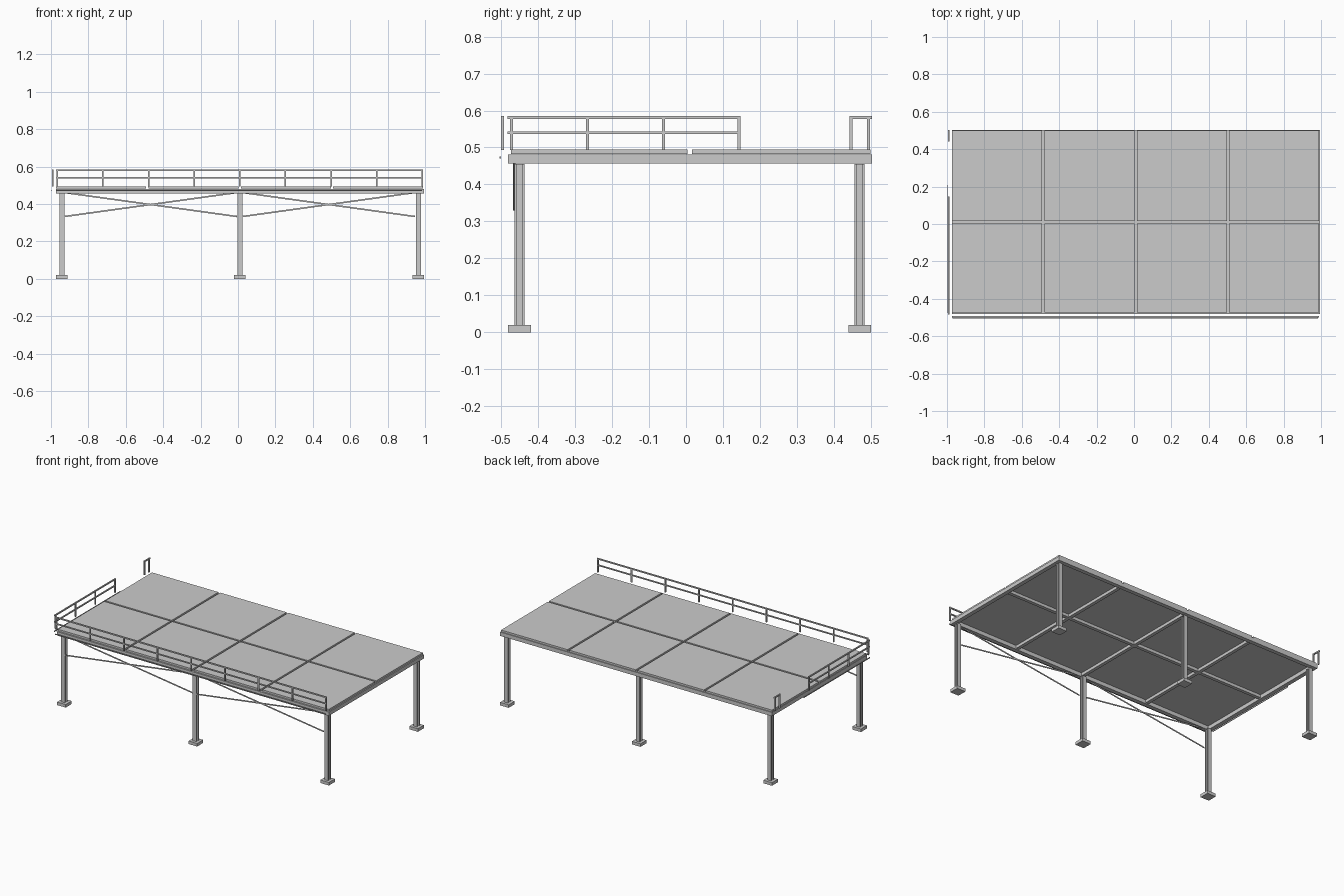
import bpy, bmesh, math
from mathutils import Vector

if "Cube" in bpy.data.objects:
    bpy.data.objects.remove(bpy.data.objects["Cube"])


def mesh_object(name, boxes):
    """One object from a list of (min corner, max corner) boxes."""
    bm = bmesh.new()
    for lo, hi in boxes:
        lo, hi = Vector(lo), Vector(hi)
        verts = bmesh.ops.create_cube(bm, size=1)["verts"]
        for v in verts:
            v.co = (lo + hi) / 2 + v.co * (hi - lo)
    me = bpy.data.meshes.new(name)
    bm.to_mesh(me)
    bm.free()
    ob = bpy.data.objects.new(name, me)
    bpy.context.collection.objects.link(ob)
    return ob


def h_column(name, x, y, z0, z1, w=0.027, t=0.006):
    """Extruded H profile, flanges facing front and back."""
    h, s = w / 2, t / 2
    f = h - t
    half = [(-h, -h), (h, -h), (h, -f), (s, -f), (s, f), (h, f)]
    profile = half + [(-a, -b) for a, b in half]
    bm = bmesh.new()
    face = bm.faces.new([bm.verts.new((x + a, y + b, z0)) for a, b in profile])
    ext = bmesh.ops.extrude_face_region(bm, geom=[face])["geom"]
    for v in ext:
        if isinstance(v, bmesh.types.BMVert):
            v.co.z = z1
    bmesh.ops.recalc_face_normals(bm, faces=bm.faces)
    me = bpy.data.meshes.new(name)
    bm.to_mesh(me)
    bm.free()
    ob = bpy.data.objects.new(name, me)
    bpy.context.collection.objects.link(ob)


# columns and foot plates
for x in (-0.942, 0.01, 0.964):
    for y, side in ((-0.45, "front"), (0.47, "back")):
        h_column(side + "_column", x, y, 0.02, 0.455)
        mesh_object(side + "_foot_plate", [((x - 0.031, y - 0.031, 0), (x + 0.031, y + 0.031, 0.02))])

# perimeter frame
X0, X1, Y0, Y1, W = -0.974, 0.995, -0.482, 0.503, 0.027
ZB, ZT = 0.456, 0.481
mesh_object("perimeter_frame", [
    ((X0, Y0, ZB), (X1, Y0 + W, ZT)), ((X0, Y1 - W, ZB), (X1, Y1, ZT)),
    ((X0, Y0 + W, ZB), (X0 + W, Y1 - W, ZT)), ((X1 - W, Y0 + W, ZB), (X1, Y1 - W, ZT))])

# joists under the panel joints
joists = [((x - 0.011, Y0 + W, 0.462), (x + 0.011, Y1 - W, ZT)) for x in (-0.482, 0.007, 0.505)]
mesh_object("cross_joists", joists)
mesh_object("long_joist", [((X0 + W, -0.001, 0.462), (X1 - W, 0.021, ZT))])

# deck panels, four by two
for i in range(4):
    xa = -0.972 + i * 0.4935
    for ya, yb in ((-0.474, 0.004), (0.016, 0.499)):
        mesh_object("deck_panel", [((xa, ya, 0.482), (xa + 0.481, yb, 0.494))])


def railing(name, axis, c, a, b, posts, mid=True, t=0.008):
    """Rail set along axis 'x' or 'y' at offset c, from a to b."""
    h = t / 2

    def bar(u0, u1, z0, z1):
        if axis == "x":
            return ((u0, c - h, z0), (u1, c + h, z1))
        return ((c - h, u0, z0), (c + h, u1, z1))

    boxes = [bar(a, b, 0.577, 0.585)]
    if mid:
        boxes.append(bar(a, b, 0.536, 0.543))
    boxes += [bar(p - h, p + h, 0.493, 0.577) for p in posts]
    mesh_object(name, boxes)


# railings: front, left side, and the short return past the opening
railing("front_railing", "x", -0.497, -0.972, 0.99, [-0.966 + i * 0.2439 for i in range(9)])
railing("left_railing", "y", -0.991, -0.483, 0.148, [-0.472 + i * 0.2053 for i in range(4)])
railing("left_short_railing", "y", -0.991, 0.442, 0.503, [0.447, 0.494], mid=False)

# thin edge strips outside the frame
mesh_object("front_edge_strip", [((-0.97, -0.505, 0.47), (0.985, -0.501, 0.476))])
mesh_object("left_edge_strip", [((-1.0, -0.475, 0.47), (-0.996, 0.208, 0.476))])

# crossed bracing on the front side
for x0, x1 in ((-0.928, -0.006), (0.024, 0.946)):
    for s, y in ((1, -0.466), (-1, -0.463)):
        dx, dz = x1 - x0, 0.128 * s
        length = math.hypot(dx, dz)
        ob = mesh_object("front_brace", [((-length / 2, -0.0015, -0.004), (length / 2, 0.0015, 0.004))])
        ob.location = ((x0 + x1) / 2, y, 0.397)
        ob.rotation_euler = (0, -math.atan2(dz, dx), 0)
